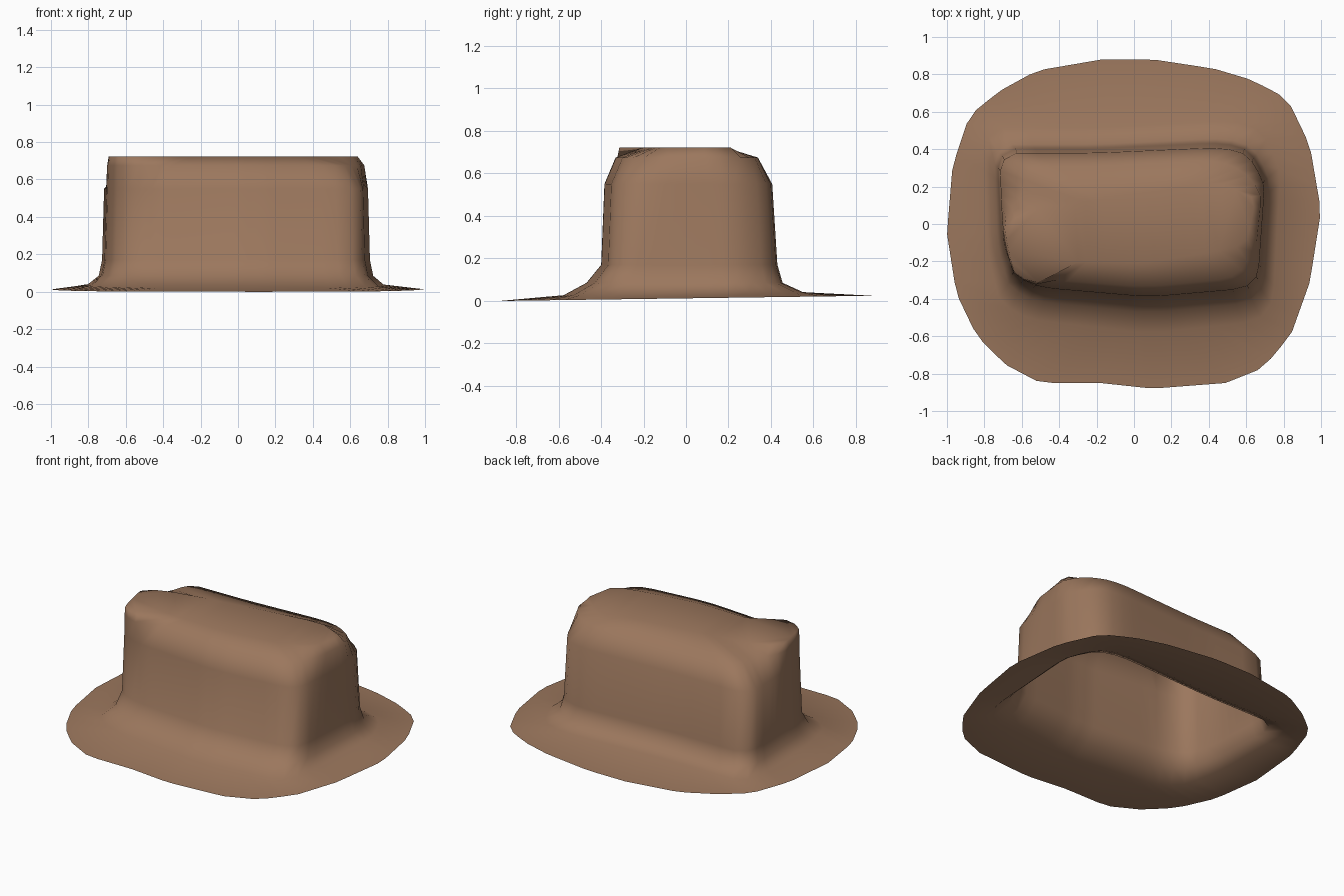
import bpy, bmesh, math
from mathutils import Vector
from mathutils.geometry import intersect_line_line_2d

cube = bpy.data.objects.get("Cube")
if cube:
    bpy.data.objects.remove(cube, do_unlink=True)

SIDES = 72
CENTRE = Vector((-0.02, 0.03))

# Outlines seen from above, counter-clockwise
RIM = [(1, .07), (.94, .42), (.82, .67), (.63, .77), (.43, .83), (.1, .88),
       (-.17, .88), (-.52, .82), (-.72, .71), (-.88, .58), (-.97, .31),
       (-1, -.05), (-.95, -.37), (-.84, -.6), (-.69, -.75), (-.5, -.85),
       (-.18, -.85), (.1, -.88), (.49, -.85), (.69, -.77), (.84, -.59),
       (.94, -.31)]
WALL = [(.7, .22), (.61, .37), (.47, .41), (-.2, .38), (-.72, .38),
        (-.7, -.1), (-.64, -.28), (-.5, -.34), (.08, -.39), (.66, -.34)]
RIDGE = [(.65, .14), (.45, .22), (0, .16), (-.55, .07), (-.7, 0),
         (-.64, -.28), (-.5, -.32), (-.33, -.2), (.05, -.21), (.6, -.12)]


def soften(points, cut=0.12):
    """Trim every corner of a closed outline."""
    result = []
    for a, b in zip(points, points[1:] + points[:1]):
        a, b = Vector(a), Vector(b)
        result += [a.lerp(b, cut), b.lerp(a, cut)]
    return result


def sample(points):
    """Resample a closed outline at equal angles about the centre."""
    points = [Vector(p) for p in points]
    ring = []
    for i in range(SIDES):
        angle = math.tau * i / SIDES
        end = CENTRE + 3 * Vector((math.cos(angle), math.sin(angle)))
        hits = [intersect_line_line_2d(CENTRE, end, a, b)
                for a, b in zip(points, points[1:] + points[:1])]
        ring.append(max((h for h in hits if h), key=lambda h: (h - CENTRE).length))
    return ring


def spread(ring, side, front, back):
    """Widen the wall outline by separate side, front and back factors."""
    return [Vector((p.x * side, p.y * (front if p.y < 0 else back))) for p in ring]


def blend(ring_a, ring_b, amount):
    return [a.lerp(b, amount) for a, b in zip(ring_a, ring_b)]


rim, wall, ridge = sample(RIM), sample(soften(WALL)), sample(soften(RIDGE))

# Rings from the brim edge up to the pinched top
levels = [
    (rim, 0.012),
    (spread(wall, 1.12, 1.5, 1.35), 0.035),
    (spread(wall, 1.04, 1.22, 1.12), 0.085),
    (spread(wall, 1.015, 1.04, 1.06), 0.17),
    (wall, 0.55),
    (blend(wall, ridge, 0.3), 0.675),
    (ridge, 0.722),
]

bm = bmesh.new()
rows = []
for ring, height in levels:
    row = []
    for p in ring:
        # the brim tilts slightly up towards the back
        tilt = 0.014 * p.y if height < 0.05 else 0
        row.append(bm.verts.new((p.x, p.y, height + tilt)))
    rows.append(row)
for low, high in zip(rows, rows[1:]):
    for i in range(SIDES):
        j = (i + 1) % SIDES
        bm.faces.new((low[i], low[j], high[j], high[i]))
top = bm.faces.new(rows[-1])
bmesh.ops.triangulate(bm, faces=[top])
for face in bm.faces:
    face.smooth = True

mesh = bpy.data.meshes.new("hat")
bm.to_mesh(mesh)
bm.free()
hat = bpy.data.objects.new("hat", mesh)
bpy.context.collection.objects.link(hat)

# Brown felt
felt = bpy.data.materials.new("brown felt")
felt.use_nodes = True
colour = (0.33, 0.185, 0.11, 1)
felt.diffuse_color = colour
felt.node_tree.nodes["Principled BSDF"].inputs["Base Color"].default_value = colour
mesh.materials.append(felt)
